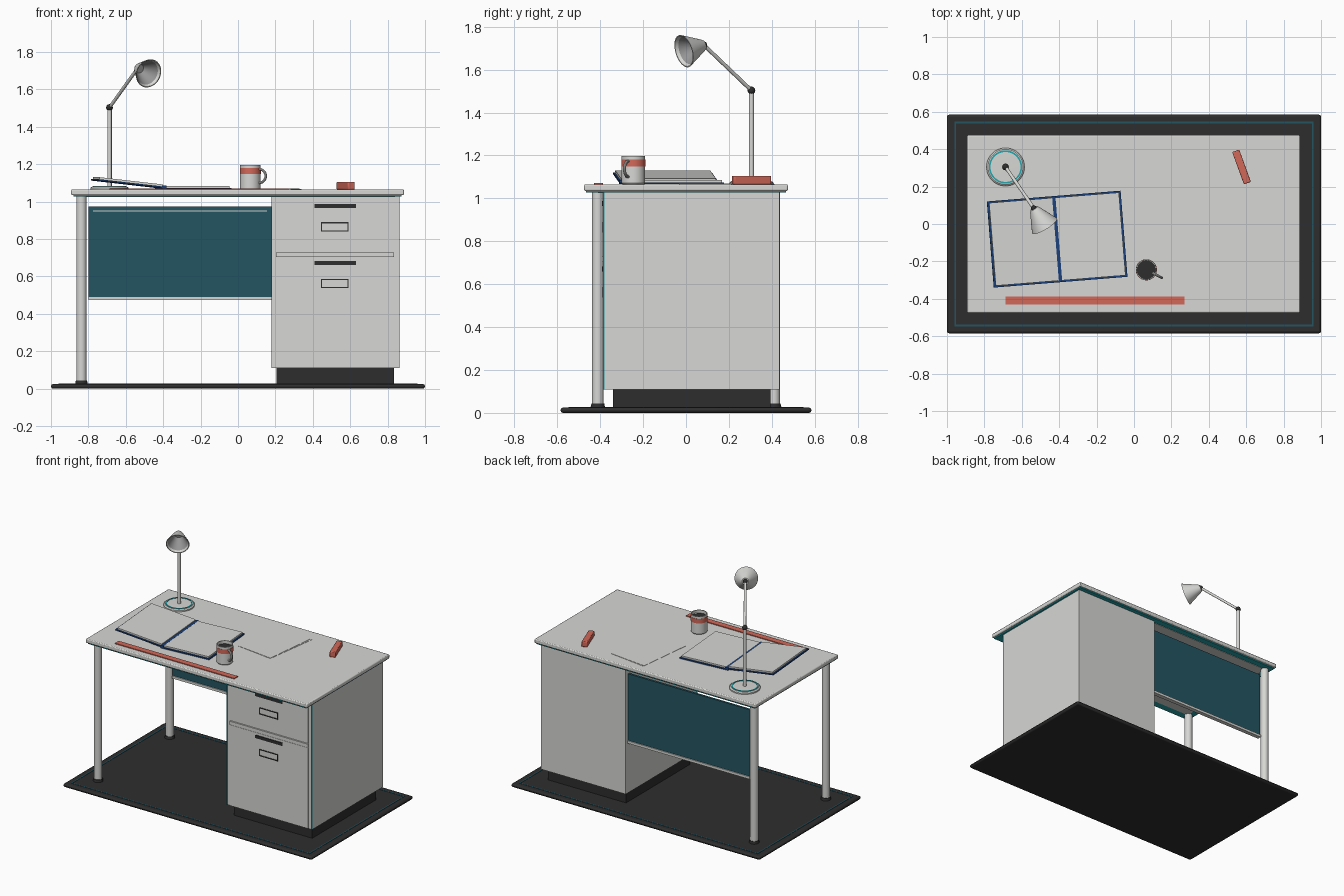
import bpy, bmesh, math
from mathutils import Vector, Matrix

old = bpy.data.objects.get("Cube")
if old:
    bpy.data.objects.remove(old, do_unlink=True)


def material(name, r, g, b):
    m = bpy.data.materials.new(name)
    m.use_nodes = True
    m.diffuse_color = (r, g, b, 1)
    m.node_tree.nodes["Principled BSDF"].inputs["Base Color"].default_value = (r, g, b, 1)
    return m


WHITE = material("warm white", 0.68, 0.68, 0.66)
BLACK = material("charcoal", 0.027, 0.027, 0.027)
TEAL = material("deep teal", 0.017, 0.09, 0.12)
TRIM = material("bright teal", 0.02, 0.38, 0.42)
CORAL = material("coral", 0.65, 0.14, 0.1)
NAVY = material("navy", 0.012, 0.055, 0.2)
GREY = material("lamp grey", 0.3, 0.3, 0.3)


def finish(name, bm, mat, matrix=Matrix(), bevel=0):
    bmesh.ops.recalc_face_normals(bm, faces=bm.faces)
    me = bpy.data.meshes.new(name)
    bm.to_mesh(me)
    bm.free()
    me.materials.append(mat)
    for p in me.polygons:
        p.use_smooth = True
    me.set_sharp_from_angle(angle=math.radians(35))
    ob = bpy.data.objects.new(name, me)
    bpy.context.collection.objects.link(ob)
    ob.matrix_world = matrix
    if bevel:
        mod = ob.modifiers.new("bevel", 'BEVEL')
        mod.width, mod.segments = bevel, 2
    return ob


def box(name, mat, x, y, z, matrix=Matrix(), bevel=0):
    """Box from (low, high) ranges, placed by a matrix."""
    bm = bmesh.new()
    bmesh.ops.create_cube(bm, size=1)
    for v in bm.verts:
        v.co = Vector(r[0] if c < 0 else r[1] for c, r in zip(v.co, (x, y, z)))
    return finish(name, bm, mat, matrix, bevel)


def lathe(name, mat, profile, matrix=Matrix(), steps=32):
    """Spin (radius, height) points round the local z axis."""
    bm = bmesh.new()
    vs = [bm.verts.new((r, 0, h)) for r, h in profile]
    es = [bm.edges.new(pair) for pair in zip(vs, vs[1:])]
    bmesh.ops.spin(bm, geom=vs + es, axis=(0, 0, 1), cent=(0, 0, 0),
                   angle=math.tau, steps=steps, use_duplicate=False)
    bmesh.ops.remove_doubles(bm, verts=bm.verts, dist=0.0001)
    return finish(name, bm, mat, matrix)


def rod(name, mat, a, b, r1, r2=None, steps=24):
    a, b = Vector(a), Vector(b)
    d = b - a
    turn = d.to_track_quat('Z', 'Y').to_matrix().to_4x4()
    r2 = r1 if r2 is None else r2
    return lathe(name, mat, [(0, 0), (r1, 0), (r2, d.length), (0, d.length)],
                 Matrix.Translation(a) @ turn, steps)


def ball(name, mat, at, r):
    bm = bmesh.new()
    bmesh.ops.create_uvsphere(bm, u_segments=16, v_segments=10, radius=r)
    return finish(name, bm, mat, Matrix.Translation(at))


def frame(name, mat, x, y, z, t, flat):
    """Four strips round a rectangle, lying flat or standing to the front."""
    (x0, x1), (u0, u1) = x, (y if flat else z)
    strips = [(x, (u0, u0 + t)), (x, (u1 - t, u1)),
              ((x0, x0 + t), (u0 + t, u1 - t)), ((x1 - t, x1), (u0 + t, u1 - t))]
    for i, (sx, su) in enumerate(strips):
        box(f"{name}_{i + 1}", mat, sx, su if flat else y, z if flat else su)


def place(x, y, z, deg=0):
    return Matrix.Translation((x, y, z)) @ Matrix.Rotation(math.radians(deg), 4, 'Z')


# floor mat with inlaid line
box("floor_mat", BLACK, (-1, 1), (-.585, .585), (0, .025), bevel=.012)
frame("mat_line", TEAL, (-.96, .96), (-.547, .547), (.024, .027), .009, True)

# desk top with coloured lower edge
TOP = 1.065
box("desk_top", WHITE, (-.892, .887), (-.475, .475), (1.035, TOP), bevel=.006)
box("top_edge_trim", TRIM, (-.88, .875), (-.465, .465), (1.027, 1.036))
box("top_underside", WHITE, (-.83, .84), (-.41, .42), (1.024, 1.03))

# legs on the open side
for label, y in (("front", -.411), ("back", .411)):
    rod(f"{label}_leg", WHITE, (-.837, y, .03), (-.837, y, 1.03), .027)
    rod(f"{label}_leg_foot", BLACK, (-.837, y, .025), (-.837, y, .043), .034, .03)

# modesty panel
box("modesty_panel", TEAL, (-.8, .18), (.392, .408), (.49, .975))
box("panel_bottom_rail", WHITE, (-.8, .18), (.385, .415), (.473, .491))
box("panel_top_line", WHITE, (-.775, .155), (.388, .392), (.948, .953))

# drawer cabinet
box("cabinet_plinth", BLACK, (.205, .835), (-.34, .395), (.025, .11))
box("cabinet_body", WHITE, (.18, .862), (-.38, .435), (.11, 1.028))
for label, x in (("left", (.86, .863)), ("right", (.179, .183))):
    box(f"cabinet_{label}_edge_trim", TRIM, x, (-.386, -.379), (.11, 1.028))
box("drawer_rail", WHITE, (.204, .835), (-.391, -.379), (.703, .728))
for label, z0, z1, grip, tag in (("upper", .732, 1.024, .965, .84),
                                 ("lower", .112, .699, .66, .537)):
    box(f"{label}_drawer_front", WHITE, (.204, .835), (-.386, -.379), (z0, z1))
    box(f"{label}_drawer_pull", BLACK, (.41, .63), (-.391, -.385), (grip, grip + .022))
    frame(f"{label}_label_holder", BLACK, (.443, .592), (-.39, -.385), (tag, tag + .05), .006, False)

# desk lamp
LX, LY = -.687, .305
lathe("lamp_base", WHITE, [(0, 0), (.102, 0), (.102, .009), (.094, .015), (0, .017)], place(LX, LY, TOP), 48)
lathe("lamp_base_ring", TRIM, [(.08, .013), (.089, .013), (.089, .0185), (.08, .0185), (.08, .013)],
      place(LX, LY, TOP), 48)
elbow, neck, rim = Vector((LX, LY, 1.503)), Vector((-.535, .083, 1.715)), Vector((-.478, -.01, 1.686))
rod("lamp_post", WHITE, (LX, LY, 1.075), elbow, .012)
rod("lamp_arm", WHITE, elbow, neck, .009)
ball("lamp_elbow", BLACK, elbow, .018)
ball("lamp_neck_joint", BLACK, neck, .016)
axis = rim - neck
n = axis.length
aim = Matrix.Translation(neck) @ axis.to_track_quat('Z', 'Y').to_matrix().to_4x4()
lathe("lamp_shade", WHITE, [(0, 0), (.022, 0), (.03, .012), (.078, n), (.073, n), (.026, .016), (0, .016)], aim, 40)
lathe("lamp_shade_lining", GREY, [(.0725, n - .002), (.024, .018), (0, .018)], aim, 40)

# open book, its right-hand page block flat and the other one tilted up
spine = place(-.412, -.081, TOP, 4.6)
lift = Matrix.Rotation(math.radians(6.5), 4, 'Y')
for label, s, m in (("left", 1, spine),
                    ("right", -1, spine @ Matrix.Translation((0, 0, .006)) @ lift)):
    xs = lambda a, b: tuple(sorted((s * a, s * b)))
    box(f"book_{label}_cover", NAVY, xs(.002, .36), (-.231, .231), (.001, .009), m)
    box(f"book_{label}_pages", WHITE, xs(.01, .35), (-.222, .222), (.009, .02), m)
box("book_spine", NAVY, (-.012, .01), (-.231, .231), (.001, .0205), spine)

# loose paper
for i, (dx, deg) in enumerate(((0, -8), (-.006, -6.5))):
    box(f"paper_sheet_{i + 1}", WHITE, (-.14, .14), (-.205, .205), (.0005, .002),
        place(.172 + dx, .19, TOP + .002 * i, deg))

# ruler and eraser
box("ruler", CORAL, (-.688, .27), (-.43, -.387), (TOP, TOP + .006))
box("eraser", CORAL, (-.02, .02), (-.092, .092), (0, .04), place(.575, .305, TOP, 20), .005)

# mug
MUG = place(.066, -.245, TOP, -27)
lathe("mug_body", WHITE, [(0, 0), (.05, 0), (.055, .006), (.055, .132), (.049, .132), (.049, .012), (0, .012)], MUG)
lathe("mug_band", CORAL, [(.054, .083), (.0565, .083), (.0565, .116), (.054, .116)], MUG)
lathe("mug_drink", BLACK, [(0, .11), (.0495, .11), (.0495, .105), (0, .105)], MUG)
bpy.ops.mesh.primitive_torus_add(major_radius=.036, minor_radius=.007, major_segments=28, minor_segments=10)
handle = bpy.context.object
handle.name = "mug_handle"
handle.data.materials.append(WHITE)
handle.matrix_world = MUG @ Matrix.Translation((.056, 0, .072)) @ Matrix.Rotation(math.pi / 2, 4, 'X')
bpy.ops.object.shade_smooth_by_angle()
